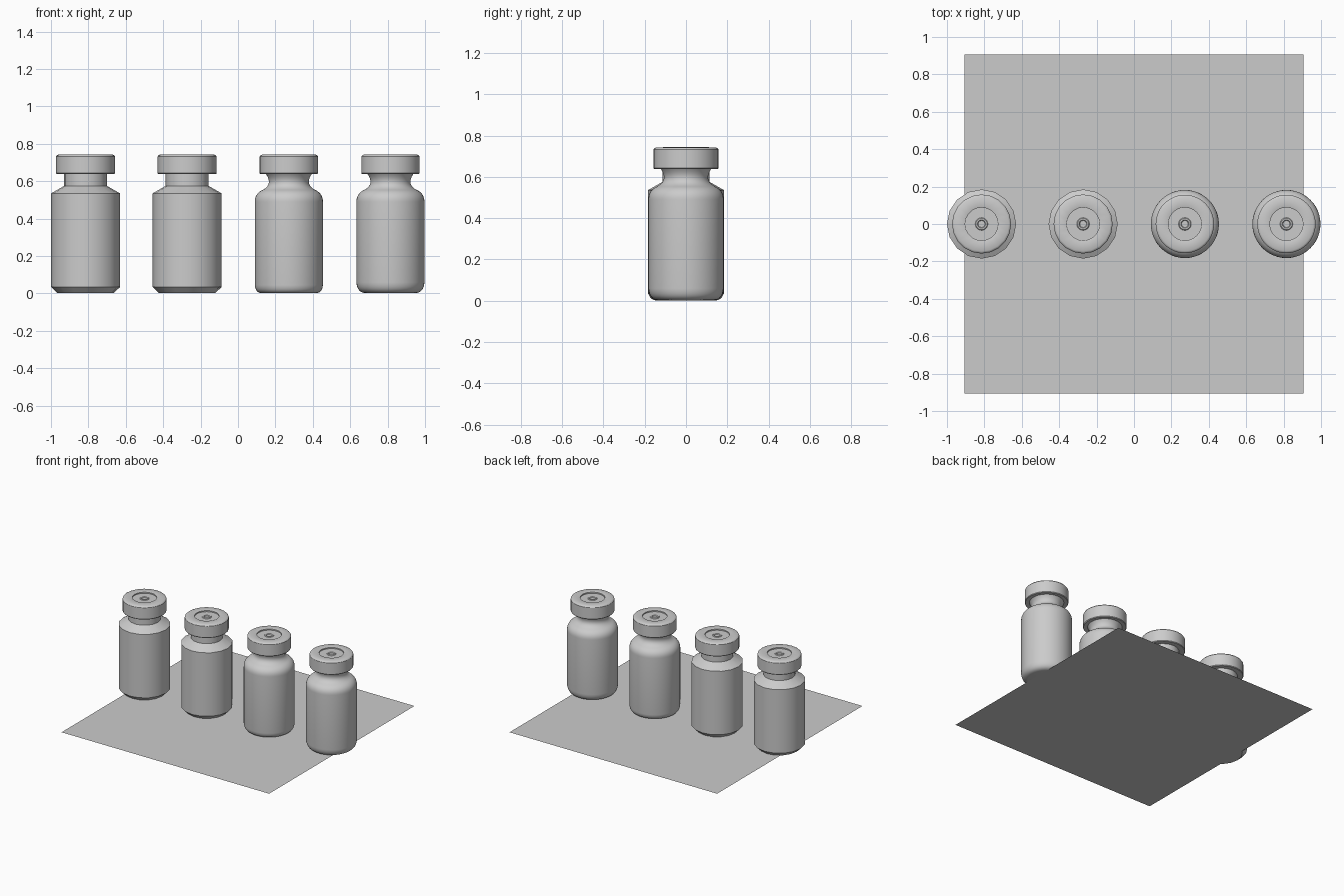
import bpy, math

if "Cube" in bpy.data.objects:
    bpy.data.objects.remove(bpy.data.objects["Cube"])

def lathe(name, profile, x, sides):
    """Revolve (radius, z) points around a vertical axis at x."""
    verts, rings, faces = [], [], []
    for r, z in profile:
        n = 1 if r == 0 else sides
        rings.append(list(range(len(verts), len(verts) + n)))
        for i in range(n):
            a = 2 * math.pi * i / sides
            verts.append((r * math.cos(a), r * math.sin(a), z))
    for lo, hi in zip(rings, rings[1:]):
        for i in range(sides):
            j = (i + 1) % sides
            if len(lo) == 1:
                faces.append((lo[0], hi[j], hi[i]))
            elif len(hi) == 1:
                faces.append((lo[i], lo[j], hi[0]))
            else:
                faces.append((lo[i], lo[j], hi[j], hi[i]))
    mesh = bpy.data.meshes.new(name)
    mesh.from_pydata(verts, [], faces)
    obj = bpy.data.objects.new(name, mesh)
    obj.location.x = x
    bpy.context.collection.objects.link(obj)
    bpy.ops.object.select_all(action='DESELECT')
    obj.select_set(True)
    bpy.context.view_layer.objects.active = obj
    bpy.ops.object.shade_smooth_by_angle(angle=math.radians(30))
    return obj

def curve(p0, p1, p2, steps=8):
    """Quadratic arc between two profile points."""
    return [tuple((1-t)**2*a + 2*t*(1-t)*b + t*t*c for a, b, c in zip(p0, p1, p2))
            for t in (i / steps for i in range(steps + 1))]

# Glass bodies: faceted shoulder and rounded shoulder
low_body = [(0, .002), (.15, .002), (.185, .035), (.185, .535),
            (.115, .575), (.115, .645), (0, .645)]

def round_body(foot):
    return ([(0, .002)]
            + curve((.182 - foot, .002), (.178, .004), (.182, foot + .01))
            + curve((.182, .49), (.182, .53), (.148, .55))
            + curve((.148, .55), (.107, .568), (.107, .597))[1:]
            + curve((.107, .597), (.107, .618), (.125, .642))[1:]
            + [(0, .642)])

# Crimped cap skirt and the rubber stopper showing through its opening
def cap_profile(r):
    return [(.09, .642), (r - .004, .638), (r, .643), (r, .732),
            (r - .004, .738), (r - .012, .742), (.092, .744), (.088, .742), (.088, .731)]

stopper = [(.089, .733), (.034, .733), (.03, .737), (.022, .737),
           (.018, .731), (0, .731)]

vials = [(-.815, low_body, 16, .158), (-.272, low_body, 16, .158),
         (.272, round_body(.035), 48, .156), (.815, round_body(.05), 48, .156)]
for i, (x, body, sides, cap_r) in enumerate(vials, 1):
    lathe(f"vial_body_{i}", body, x, sides)
    lathe(f"vial_cap_{i}", cap_profile(cap_r), x, 20 if sides == 16 else sides)
    lathe(f"vial_stopper_{i}", stopper, x, 20 if sides == 16 else sides)

# Flat display sheet under the vials
bpy.ops.mesh.primitive_plane_add(size=1.81, location=(0, 0, 0))
bpy.context.object.name = "display_sheet"
